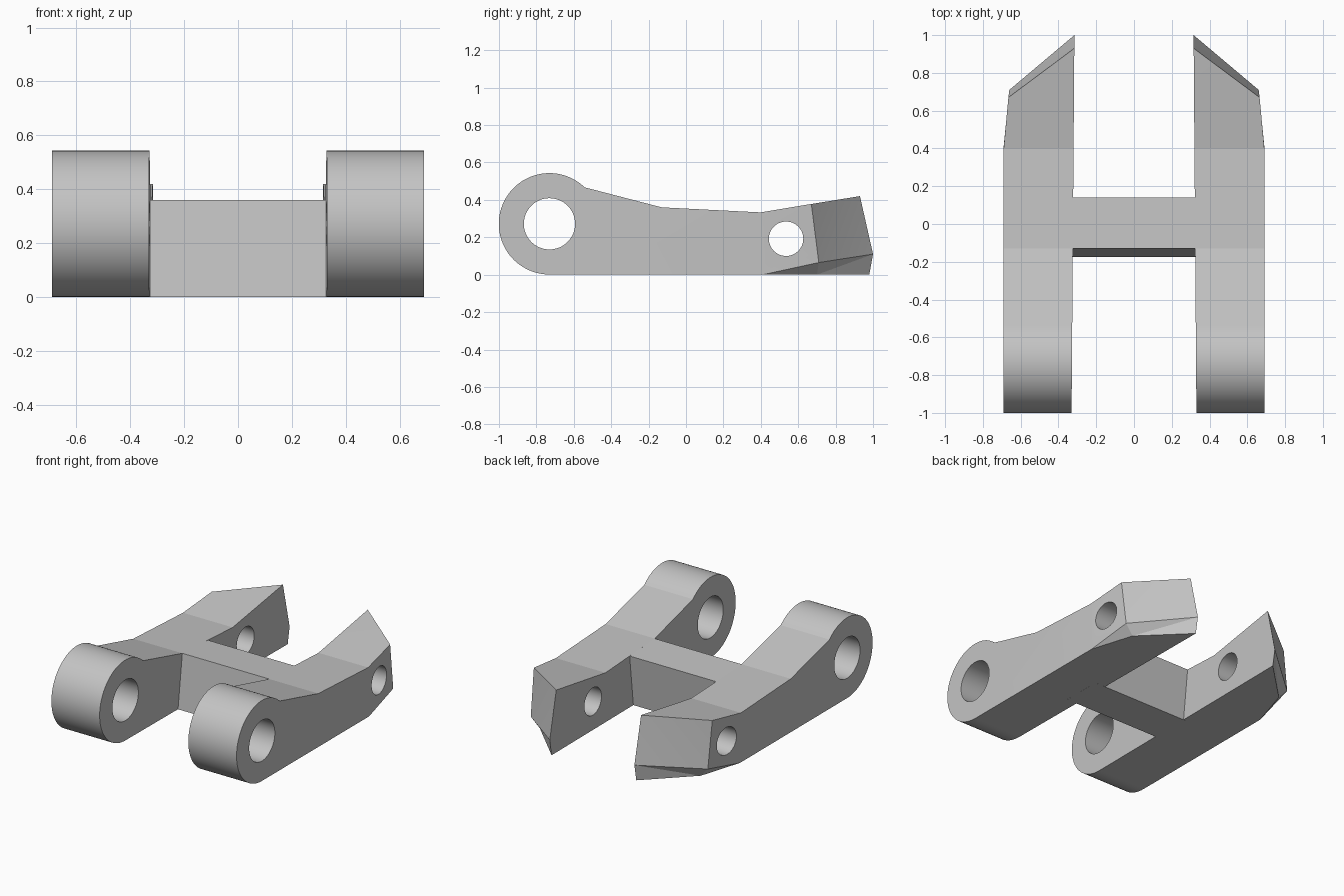
import bpy, bmesh
from math import radians, sin, cos

if "Cube" in bpy.data.objects:
    bpy.data.objects.remove(bpy.data.objects["Cube"])

grey = bpy.data.materials.new("plain grey")
grey.use_nodes = True
grey.diffuse_color = (0.55, 0.55, 0.55, 1)
grey.node_tree.nodes["Principled BSDF"].inputs["Base Color"].default_value = (0.55, 0.55, 0.55, 1)

EYE_Y, EYE_Z, EYE_R = -0.73, 0.272, 0.271


def make_object(name, bm):
    bmesh.ops.recalc_face_normals(bm, faces=bm.faces)
    mesh = bpy.data.meshes.new(name)
    bm.to_mesh(mesh)
    bm.free()
    mesh.materials.append(grey)
    ob = bpy.data.objects.new(name, mesh)
    bpy.context.collection.objects.link(ob)
    return ob


def pin_cutter(name, y, z, radius):
    bpy.ops.mesh.primitive_cylinder_add(vertices=64, radius=radius, depth=1,
                                        location=(0.5, y, z), rotation=(0, radians(90), 0))
    ob = bpy.context.object
    ob.name = name
    ob.data.materials.append(grey)
    ob.hide_render = True
    return ob


def add_boolean(ob, other, operation):
    mod = ob.modifiers.new(other.name, 'BOOLEAN')
    mod.operation, mod.object, mod.solver = operation, other, 'EXACT'


# Arm: round eye at the front, pointed tip cut back on the outer side
arc = [(EYE_Y + EYE_R * cos(radians(a)), max(0, EYE_Z + EYE_R * sin(radians(a))))
       for a in [46 + i * 4 for i in range(57)]]
main = [(0.41, 0), (0.40, 0.333), (-0.13, 0.36)]
inner_tip = [(0.98, 0), (1.0, 0.11), (0.93, 0.42)]
outer_tip = [(0.60, 0.70, 0), (0.66, 0.71, 0.065), (0.665, 0.67, 0.378)]

bm = bmesh.new()
inner_yz = arc + main[:1] + inner_tip + main[1:]
inner = [bm.verts.new((0.323 - 0.0075 * y, y, z)) for y, z in inner_yz]
body_out = [bm.verts.new((0.69, y, z)) for y, z in arc + main]
n = len(arc)
low, high = body_out[n], body_out[n + 1]
tip = [bm.verts.new(p) for p in outer_tip]
outer = body_out[:n + 1] + tip + body_out[n + 1:]
bm.faces.new(inner)
bm.faces.new(body_out)
bm.faces.new((low, tip[1], tip[2], high))
bm.faces.new((low, tip[0], tip[1]))
for i in range(len(inner)):
    j = (i + 1) % len(inner)
    bm.faces.new((inner[i], inner[j], outer[j], outer[i]))
bmesh.ops.triangulate(bm, faces=[f for f in bm.faces if len(f.verts) == 4
                                 and any(v in tip for v in f.verts)])
frame = make_object("forked_link_frame", bm)

# Crossbar joining the two arms, with a sloped front and back
bm = bmesh.new()
section = [(-0.175, 0), (0.10, 0), (0.14, 0.346), (-0.13, 0.36)]
ends = [[bm.verts.new((x, y, z)) for y, z in section] for x in (-0.4, 0.4)]
for end in ends:
    bm.faces.new(end)
for i in range(4):
    j = (i + 1) % 4
    bm.faces.new((ends[0][i], ends[0][j], ends[1][j], ends[1][i]))
crossbar = make_object("crossbar", bm)
crossbar.hide_render = True

# Pin holes, mirrored arm and crossbar joined into one body
helpers = [pin_cutter("large_pin_hole", EYE_Y, EYE_Z, 0.137),
           pin_cutter("small_pin_hole", 0.535, 0.192, 0.092), crossbar]
for cutter in helpers[:2]:
    add_boolean(frame, cutter, 'DIFFERENCE')
mirror = frame.modifiers.new("both arms", 'MIRROR')
mirror.use_mirror_merge = False
add_boolean(frame, crossbar, 'UNION')

bpy.ops.object.select_all(action='DESELECT')
frame.select_set(True)
bpy.context.view_layer.objects.active = frame
bpy.ops.object.convert(target='MESH')
for ob in helpers:
    bpy.data.objects.remove(ob)
bpy.ops.object.shade_smooth_by_angle(angle=radians(9))
